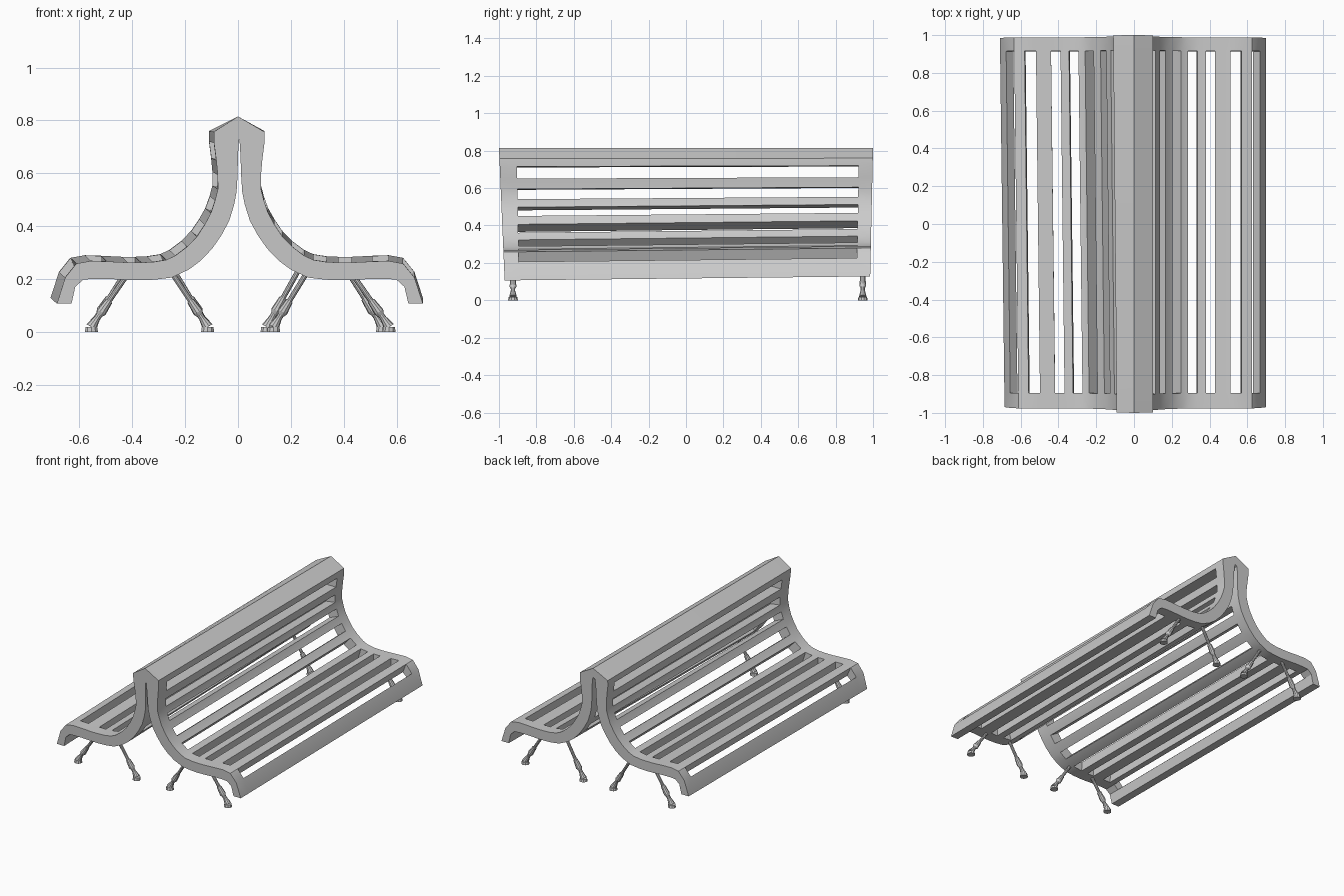
import bpy, bmesh
from mathutils import Vector, Matrix

if "Cube" in bpy.data.objects:
    bpy.data.objects.remove(bpy.data.objects["Cube"])

# Cross-section stations from ridge to front lip: outer x, z and inner x, z
PROFILE = [
    (0, .815, 0, .75), (.10, .757, .003, .74), (.10, .715, .007, .71),
    (.092, .65, .010, .65), (.087, .594, .012, .59), (.087, .54, .016, .53),
    (.098, .497, .026, .48), (.114, .45, .045, .42), (.138, .405, .075, .365),
    (.168, .36, .11, .315), (.205, .322, .155, .268), (.25, .288, .20, .235),
    (.285, .272, .265, .205), (.335, .264, .33, .197), (.38, .262, .38, .195),
    (.43, .262, .43, .196), (.51, .266, .51, .20), (.57, .268, .565, .20),
    (.625, .258, .60, .197), (.668, .205, .63, .17), (.70, .106, .645, .106)]
GAPS = {2, 4, 6, 8, 10, 12, 14, 16, 18}   # segments cut open between the slats


def finish(name, bm):
    bmesh.ops.recalc_face_normals(bm, faces=bm.faces)
    me = bpy.data.meshes.new(name)
    bm.to_mesh(me)
    bm.free()
    ob = bpy.data.objects.new(name, me)
    bpy.context.collection.objects.link(ob)
    bpy.ops.object.select_all(action='DESELECT')
    ob.select_set(True)
    bpy.context.view_layer.objects.active = ob
    bpy.ops.object.shade_smooth_by_angle(angle=0.5)
    return ob


def bench(name, side):
    """Curved slatted shell, slightly twisted from front end to back end."""
    bm = bmesh.new()
    grid = {}
    for i, p in enumerate(PROFILE):
        for k in (0, 1):
            x, z = p[2 * k], p[2 * k + 1]
            s = (.815 - z) / .7
            ys = (-1 + .03 * s, -.905 + .012 * s, .925 - .012 * s, 1 - .015 * s)
            for j, y in enumerate(ys):
                t = (y + 1) / 2
                dx = 0
                if side < 0 and i > 0:
                    dx = (.008 + .007 * s) * (1 - t) - .01 * t
                dz = .022 * t * min(1, s * 1.6)
                grid[i, j, k] = bm.verts.new((side * x + dx, y, z + dz))
    n = len(PROFILE) - 1
    cells = {(i, j) for i in range(n) for j in range(3) if j != 1 or i not in GAPS}
    for i, j in cells:
        a, b, c, d = (i, j), (i + 1, j), (i + 1, j + 1), (i, j + 1)
        for k in (0, 1):
            bm.faces.new([grid[q + (k,)] for q in (a, b, c, d)])
        # Walls only where the neighbouring cell is open
        for e, f, nb in ((a, b, (i, j - 1)), (b, c, (i + 1, j)),
                         (c, d, (i, j + 1)), (d, a, (i - 1, j))):
            if nb not in cells:
                bm.faces.new([grid[e + (0,)], grid[f + (0,)],
                              grid[f + (1,)], grid[e + (1,)]])
    return finish(name, bm)


def cone(bm, a, b, r1, r2, seg=10):
    a, b = Vector(a), Vector(b)
    d = b - a
    rot = d.to_track_quat('Z', 'Y').to_matrix().to_4x4()
    bmesh.ops.create_cone(bm, cap_ends=True, segments=seg, radius1=r1, radius2=r2,
                          depth=d.length, matrix=Matrix.Translation((a + b) / 2) @ rot)


def leg(name, foot_x, top_x, y, top_z):
    """Splayed rod with a turned sleeve and a round foot."""
    foot, top = Vector((foot_x, y, .02)), Vector((top_x, y, top_z))
    at = lambda t: foot.lerp(top, t)
    bm = bmesh.new()
    cone(bm, (foot_x, y, 0), (foot_x, y, .018), .026, .023)
    cone(bm, (foot_x, y, .018), at(.16), .021, .012)
    cone(bm, at(.10), at(.28), .012, .012)
    cone(bm, at(.22), at(.28), .012, .019)
    cone(bm, at(.28), at(.50), .019, .014)
    cone(bm, at(.48), at(1), .010, .010)
    finish(name, bm)


bench("right_bench", 1)
bench("left_bench", -1)

# Legs: two per side at each end
for end, y, shift, top_z in (("front", -.925, 0, .215), ("back", .945, -.025, .235)):
    for foot, top, part in ((.135, .255, "inner"), (.572, .435, "outer")):
        leg(f"{end}_right_{part}_leg", foot + shift, top + shift, y, top_z)
    for foot, top, part in ((-.115, -.245, "inner"), (-.555, -.42, "outer")):
        leg(f"{end}_left_{part}_leg", foot, top, y, top_z)
